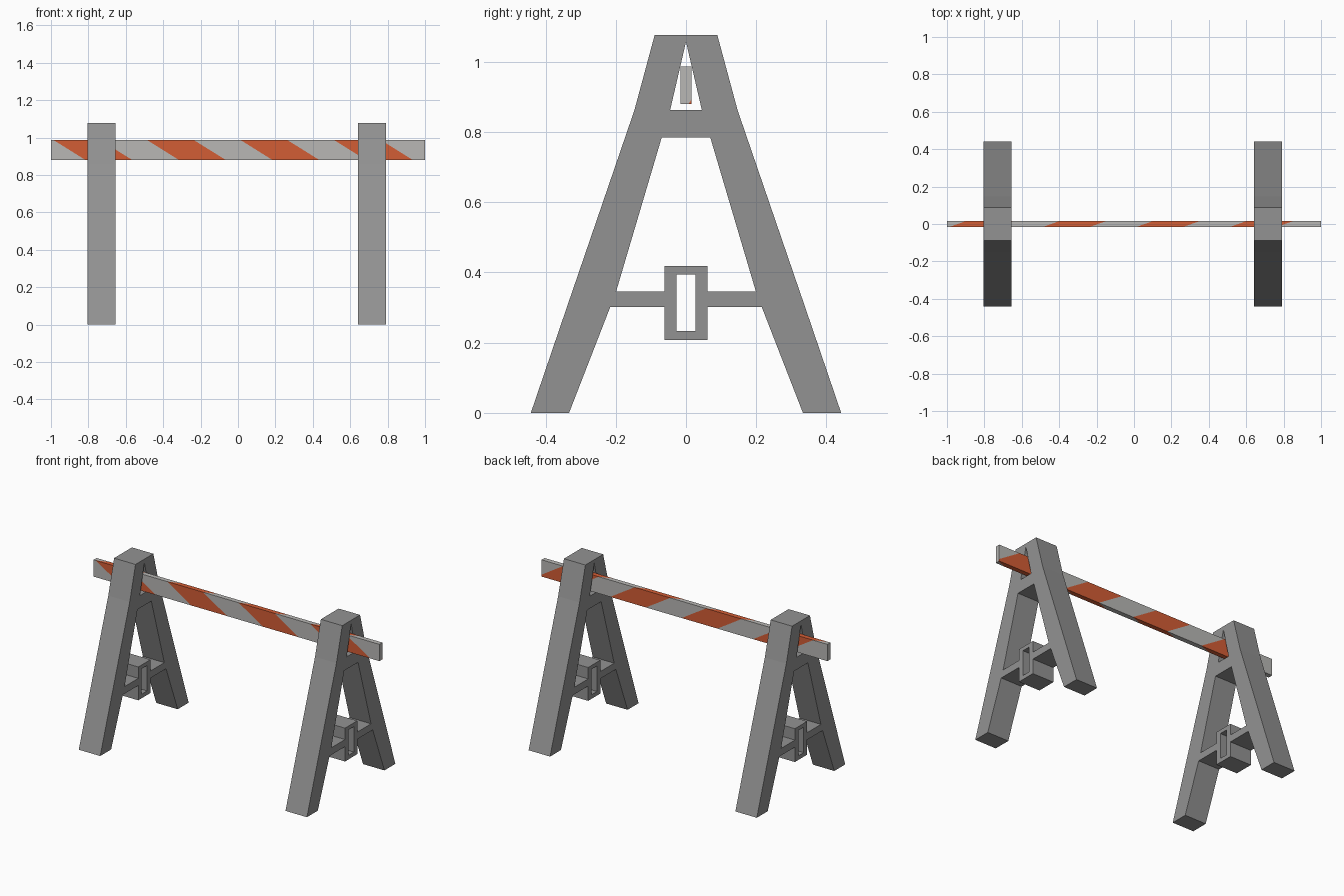
import bpy, bmesh
from mathutils import Matrix, Vector

if "Cube" in bpy.data.objects:
    bpy.data.objects.remove(bpy.data.objects["Cube"])


def material(name, rgb):
    m = bpy.data.materials.new(name)
    m.diffuse_color = (*rgb, 1)
    m.use_nodes = True
    m.node_tree.nodes["Principled BSDF"].inputs["Base Color"].default_value = m.diffuse_color
    return m


GREY = material("frame grey", (0.29, 0.29, 0.29))
PALE = material("board pale grey", (0.48, 0.475, 0.46))
ORANGE = material("stripe orange", (0.65, 0.11, 0.036))


def mirrored(half):
    """Close a half outline (y <= 0) by mirroring it across y = 0."""
    return half + [(-y, z) for y, z in reversed(half) if abs(y) > 1e-6]


# A-frame outline and its three openings, in (y, z)
outline = mirrored([(-0.089, 1.077), (-0.147, 0.862), (-0.338, 0.305), (-0.442, 0),
                    (-0.333, 0), (-0.216, 0.301), (-0.061, 0.301), (-0.061, 0.207)])
peak_hole = mirrored([(0, 1.057), (-0.045, 0.863)])
leg_hole = mirrored([(-0.069, 0.785), (-0.199, 0.346), (-0.061, 0.346), (-0.061, 0.418)])
box_hole = mirrored([(-0.027, 0.394), (-0.027, 0.233)])

WIDTH = 0.15


def trestle(name, x):
    cu = bpy.data.curves.new(name + "_profile", 'CURVE')
    cu.dimensions = '2D'
    cu.fill_mode = 'BOTH'
    cu.extrude = WIDTH / 2
    for loop in (outline, peak_hole, leg_hole, box_hole):
        sp = cu.splines.new('POLY')
        sp.points.add(len(loop) - 1)
        for p, (y, z) in zip(sp.points, loop):
            p.co = (y, z, 0, 1)
        sp.use_cyclic_u = True
    tmp = bpy.data.objects.new(name + "_tmp", cu)
    bpy.context.collection.objects.link(tmp)
    bpy.context.view_layer.update()
    me = bpy.data.meshes.new_from_object(tmp.evaluated_get(bpy.context.evaluated_depsgraph_get()))
    bpy.data.objects.remove(tmp)
    # local x, y, z -> world y, z, x
    me.transform(Matrix(((0, 0, 1, x), (1, 0, 0, 0), (0, 1, 0, 0), (0, 0, 0, 1))))
    bm = bmesh.new()
    bm.from_mesh(me)
    bmesh.ops.remove_doubles(bm, verts=bm.verts, dist=1e-5)
    bmesh.ops.recalc_face_normals(bm, faces=bm.faces)
    for f in bm.faces:
        f.smooth = False
    bm.to_mesh(me)
    bm.free()
    me.name = name
    me.materials.clear()
    me.materials.append(GREY)
    bpy.context.collection.objects.link(bpy.data.objects.new(name, me))


trestle("left_trestle", -0.73)
trestle("right_trestle", 0.717)

# Striped board, cut by slanted planes
Z0, Z1, T = 0.88, 0.986, 0.015
LEAN_Z = 0.17 / (Z1 - Z0)
LEAN_Y = 0.085 / (2 * T)
START, PITCH, STRIPE = -0.985, 0.5, 0.25

bm = bmesh.new()
bmesh.ops.create_cube(bm, size=1, matrix=Matrix.Translation((0, 0, (Z0 + Z1) / 2))
                      @ Matrix.Diagonal((2, 2 * T, Z1 - Z0, 1)))
normal = Vector((1, -LEAN_Y, LEAN_Z))
for k in range(4):
    for edge in (0, STRIPE):
        bmesh.ops.bisect_plane(bm, geom=bm.verts[:] + bm.edges[:] + bm.faces[:], dist=1e-6,
                               plane_co=(START + k * PITCH + edge, -T, Z1), plane_no=normal)
for f in bm.faces:
    c = f.calc_center_median()
    u = (c - Vector((START, -T, Z1))).dot(normal)
    f.material_index = int(0 < u < 4 * PITCH and u % PITCH < STRIPE)
me = bpy.data.meshes.new("striped_board")
bm.to_mesh(me)
bm.free()
me.materials.append(PALE)
me.materials.append(ORANGE)
bpy.context.collection.objects.link(bpy.data.objects.new("striped_board", me))
